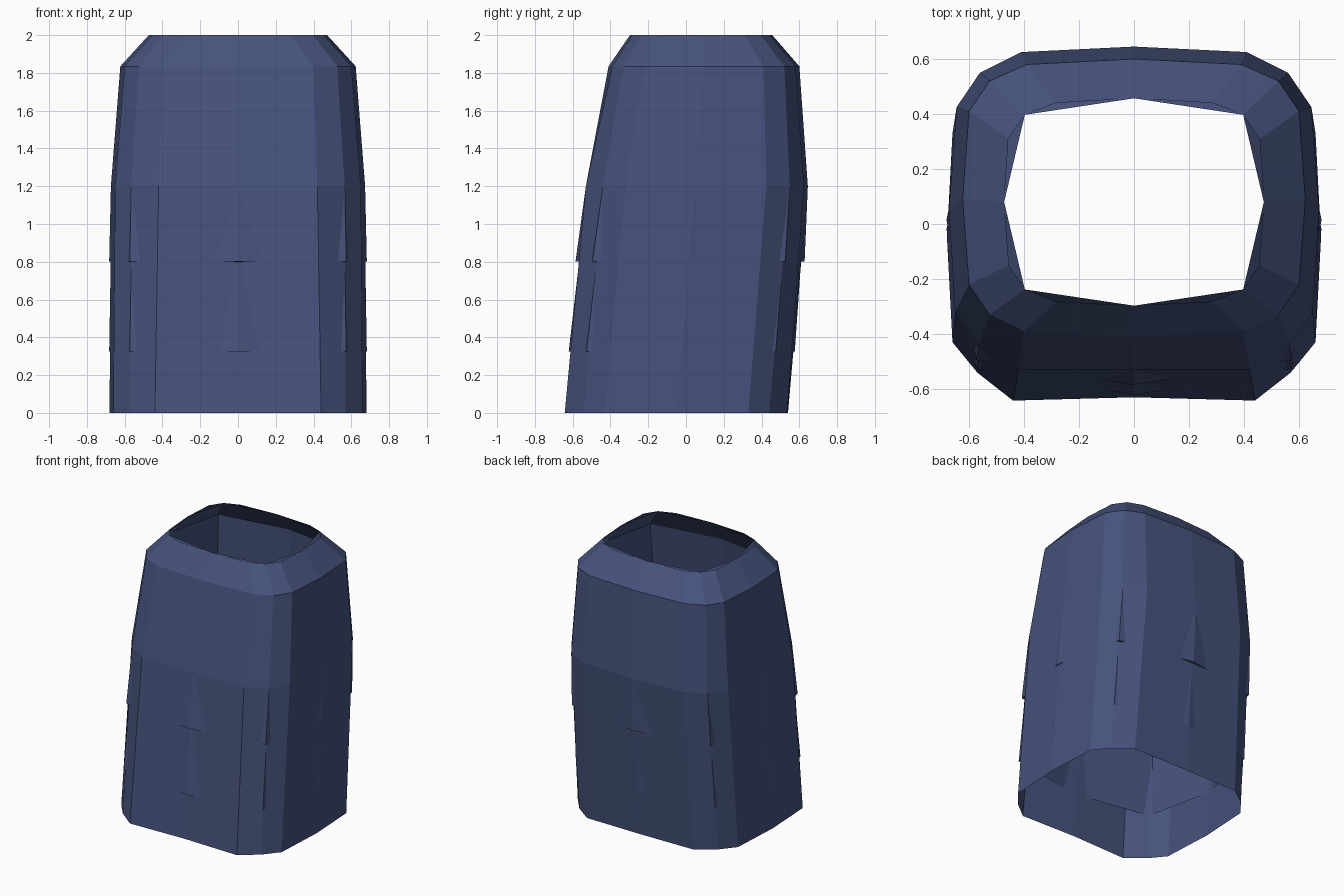
import bpy, bmesh

if "Cube" in bpy.data.objects:
    bpy.data.objects.remove(bpy.data.objects["Cube"])

cloth = bpy.data.materials.new("navy_cloth")
cloth.diffuse_color = (0.06, 0.085, 0.2, 1)
cloth.use_nodes = True
cloth.node_tree.nodes["Principled BSDF"].inputs["Base Color"].default_value = cloth.diffuse_color


def full_ring(half, z):
    """Mirror a right-hand half outline (front centre to back centre) into a loop."""
    left = [(-x, y) for x, y in reversed(half[1:-1])]
    return [(x, y, z) for x, y in half + left]


def shell(name, levels):
    """Skin a stack of open outlines, no caps."""
    bm = bmesh.new()
    rings = [[bm.verts.new(p) for p in full_ring(h, z)] for z, h in levels]
    n = len(rings[0])
    for low, high in zip(rings, rings[1:]):
        for i in range(n):
            j = (i + 1) % n
            bm.faces.new((low[i], low[j], high[j], high[i]))
    mesh = bpy.data.meshes.new(name)
    bm.to_mesh(mesh)
    bm.free()
    mesh.materials.append(cloth)
    obj = bpy.data.objects.new(name, mesh)
    bpy.context.collection.objects.link(obj)
    return obj


# Sixteen-sided outer garment body, leaning back as it rises
hem = [(0, -.63), (.44, -.642), (.57, -.54), (.66, -.43), (.68, -.05),
       (.66, .33), (.57, .44), (.44, .535), (0, .54)]
waist = [(0, -.53), (.42, -.53), (.565, -.44), (.65, -.32), (.673, .05),
         (.645, .425), (.56, .55), (.41, .625), (0, .645)]
shoulder = [(0, -.41), (.40, -.39), (.525, -.33), (.60, -.22), (.623, .09),
            (.60, .41), (.525, .52), (.39, .58), (0, .60)]
collar = [(0, -.297), (.28, -.282), (.397, -.238), (.455, -.15), (.472, .08),
          (.457, .31), (.397, .397), (.285, .44), (0, .457)]
shell("outer_body", [(0, hem), (1.2, waist), (1.835, shoulder), (2, collar)])

# Eight-sided lining whose two tiers poke through as shallow pleats
tier_bottom = [(0, -.621), (.573, -.527), (.682, -.02), (.573, .475), (0, .576)]
tier_top = [(0, -.566), (.565, -.473), (.674, .015), (.562, .512), (0, .609)]
ledge = [(0, -.585), (.573, -.495), (.682, .015), (.572, .525), (0, .628)]
shell("inner_lining", [(.325, tier_bottom), (.8, tier_top), (.802, ledge),
                       (1.2, waist[::2]), (1.835, shoulder[::2]), (2, collar[::2])])
